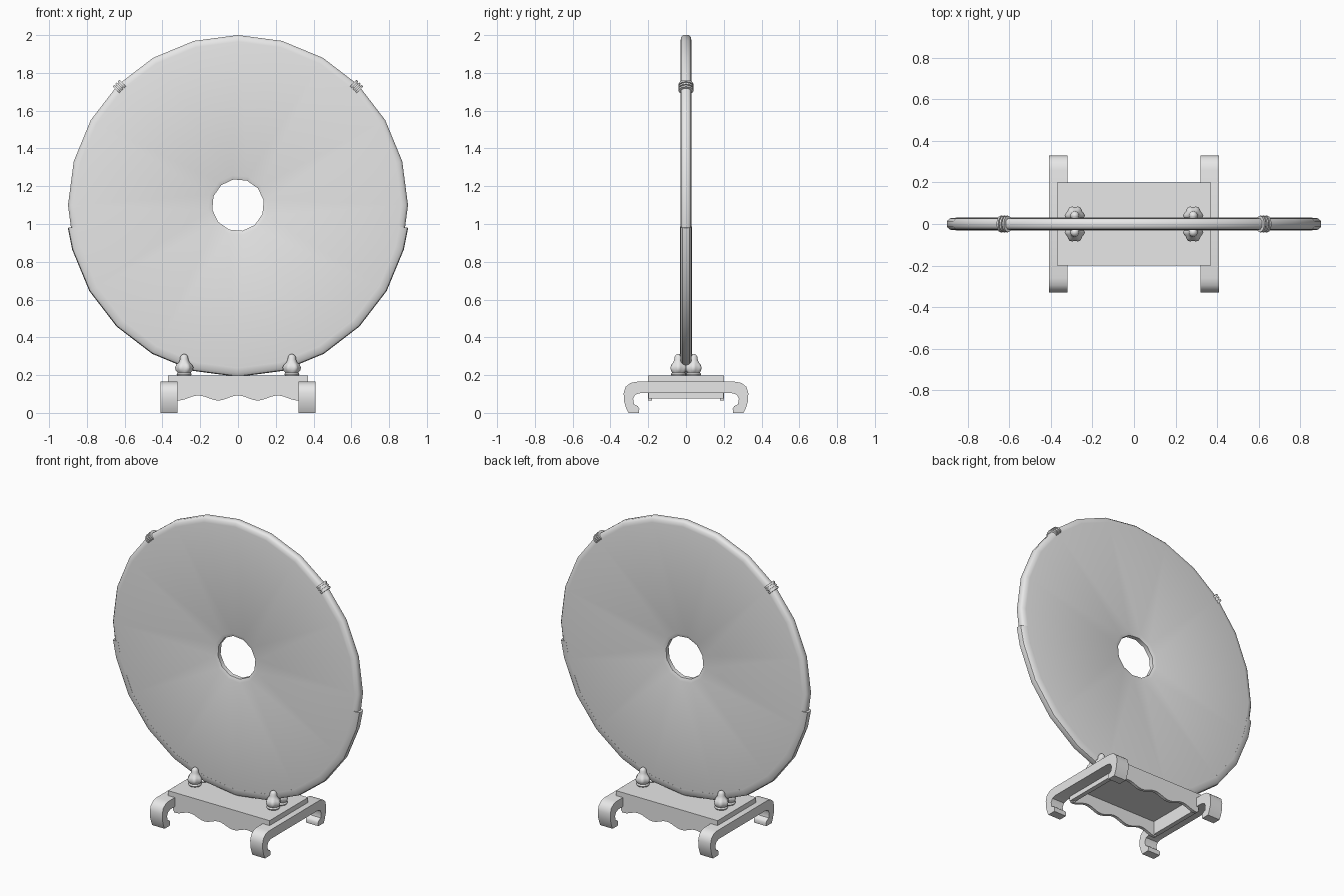
import bpy, bmesh, math
from mathutils import Matrix, Vector

cube = bpy.data.objects.get("Cube")
if cube:
    bpy.data.objects.remove(cube, do_unlink=True)

grey = bpy.data.materials.new("plain grey")
grey.use_nodes = True
grey.diffuse_color = (0.8, 0.8, 0.8, 1)
grey.node_tree.nodes["Principled BSDF"].inputs["Base Color"].default_value = (0.8, 0.8, 0.8, 1)

CENTRE = Vector((0, 0, 1.1))
SIDES = 24


def finish(name, bm, smooth=None):
    """Turn a bmesh into a named object with the shared material."""
    bmesh.ops.remove_doubles(bm, verts=bm.verts, dist=0.0001)
    bmesh.ops.recalc_face_normals(bm, faces=bm.faces)
    mesh = bpy.data.meshes.new(name)
    bm.to_mesh(mesh)
    bm.free()
    mesh.materials.append(grey)
    ob = bpy.data.objects.new(name, mesh)
    bpy.context.collection.objects.link(ob)
    if smooth:
        bpy.ops.object.select_all(action='DESELECT')
        ob.select_set(True)
        bpy.context.view_layer.objects.active = ob
        bpy.ops.object.shade_smooth_by_angle(angle=math.radians(smooth))
    return ob


def skin(bm, rings, loop_ends, cap=False):
    """Join successive closed rings of points with quads."""
    rows = [[bm.verts.new(p) for p in ring] for ring in rings]
    pairs = list(zip(rows, rows[1:]))
    if loop_ends:
        pairs.append((rows[-1], rows[0]))
    for a, b in pairs:
        for i in range(len(a)):
            j = (i + 1) % len(a)
            bm.faces.new((a[i], a[j], b[j], b[i]))
    if cap:
        bm.faces.new(rows[0])
        bm.faces.new(rows[-1])


def box(name, centre, size):
    bm = bmesh.new()
    bmesh.ops.create_cube(bm, size=1, matrix=Matrix.Translation(centre) @ Matrix.Diagonal((*size, 1)))
    return finish(name, bm)


def extrude(name, outline, axis, start, end, smooth=None):
    """Extrude a closed outline of Vectors along an axis."""
    bm = bmesh.new()
    skin(bm, [[p + axis * d for p in outline] for d in (start, end)], False, cap=True)
    return finish(name, bm, smooth)


def polar(r, y, angle):
    return CENTRE + Vector((r * math.cos(angle), y, r * math.sin(angle)))


# Pierced disc: rounded rim, faces thinning toward a 12-sided hole
half = [(0.9, 0.014), (0.888, 0.026), (0.865, 0.03), (0.16, 0.022), (0.138, 0.014)]
section = half + [(r, -y) for r, y in reversed(half)]
rings = []
for i in range(SIDES):
    ring = []
    for r, y in section:
        step = i if r > 0.5 else i - i % 2
        turn = 0 if r > 0.5 else math.radians(10)
        ring.append(polar(r, y, step * math.tau / SIDES + turn))
    rings.append(ring)
bm = bmesh.new()
skin(bm, rings, True)
finish("disc", bm, 60)

# Band hugging the lower half of the rim
half = [(0.86, 0.0305), (0.89, 0.029), (0.905, 0.018)]
section = half + [(0.909, 0)] + [(r, -y) for r, y in reversed(half)]
angles = [-7.6] + list(range(-15, -166, -15)) + [-172.4]
bm = bmesh.new()
skin(bm, [[polar(r, y, math.radians(a)) for r, y in section] for a in angles], False, cap=True)
finish("lower_rim_band", bm, 40)

# Ribbed clips gripping the upper rim on both sides
for side, angle in (("left", 45), ("right", 135)):
    bm = bmesh.new()
    for offset, reach, width in ((0, 0.032, 0.05), (-0.019, 0.04, 0.012),
                                 (0, 0.04, 0.012), (0.019, 0.04, 0.012)):
        spin = Matrix.Rotation(math.radians(-angle), 4, 'Y')
        place = Matrix.Translation(CENTRE) @ spin @ Matrix.Translation((0.882, 0, offset))
        turned = place @ Matrix.Diagonal((reach * 0.75, reach, 1, 1))
        bmesh.ops.create_cone(bm, cap_ends=True, segments=12, radius1=1, radius2=1,
                              depth=width, matrix=turned)
    finish(side + "_rim_clip", bm, 40)

# Stand top, side rails and scalloped aprons
box("stand_top", (0, 0, 0.18), (0.74, 0.4, 0.035))
X, Y = Vector((1, 0, 0)), Vector((0, 1, 0))
wave = [Vector((x, 0, 0.079 + 0.013 * math.cos(math.tau * x / 0.21)))
        for x in (-0.325 + 0.65 * i / 48 for i in range(49))]
wave += [Vector((0.325, 0, 0.18)), Vector((-0.325, 0, 0.18))]
for name, y in (("front_apron", -0.2), ("back_apron", 0.18)):
    extrude(name, wave, Y, y, y + 0.02)
for name, x in (("left_rail", 0.32), ("right_rail", -0.32)):
    box(name, (x, 0, 0.122), (0.03, 0.398, 0.094))

# Scroll-footed runners, one along each side
foot = [(0.26, 0.165), (0.295, 0.158), (0.32, 0.138), (0.33, 0.105), (0.328, 0.06),
        (0.315, 0.02), (0.305, 0), (0.25, 0), (0.247, 0.022), (0.255, 0.035),
        (0.275, 0.045), (0.28, 0.075), (0.268, 0.097), (0.24, 0.105)]
outline = [Vector((0, y, z)) for y, z in foot]
outline += [Vector((0, -y, z)) for y, z in reversed(foot)]
for name, x in (("left_runner", 0.32), ("right_runner", -0.41)):
    extrude(name, outline, X, x, x + 0.09, 40)

# Four lobed finials holding the disc upright
profile = [(0.036, 0.197), (0.04, 0.205), (0.034, 0.214), (0.04, 0.222), (0.045, 0.24),
           (0.038, 0.256), (0.029, 0.267), (0.022, 0.282), (0.021, 0.296),
           (0.014, 0.307), (0.004, 0.312)]
for side, x in (("left", 0.285), ("right", -0.285)):
    for place, y in (("front", -0.04), ("back", 0.04)):
        rings = []
        for r, z in profile:
            lobe = 0.09 if 0.22 < z < 0.26 else 0
            rings.append([Vector((x + r * (1 + lobe * math.cos(6 * a)) * math.cos(a),
                                  y + r * (1 + lobe * math.cos(6 * a)) * math.sin(a), z))
                          for a in (math.tau * i / 24 for i in range(24))])
        bm = bmesh.new()
        skin(bm, rings, False, cap=True)
        finish(f"{place}_{side}_finial", bm, 50)
